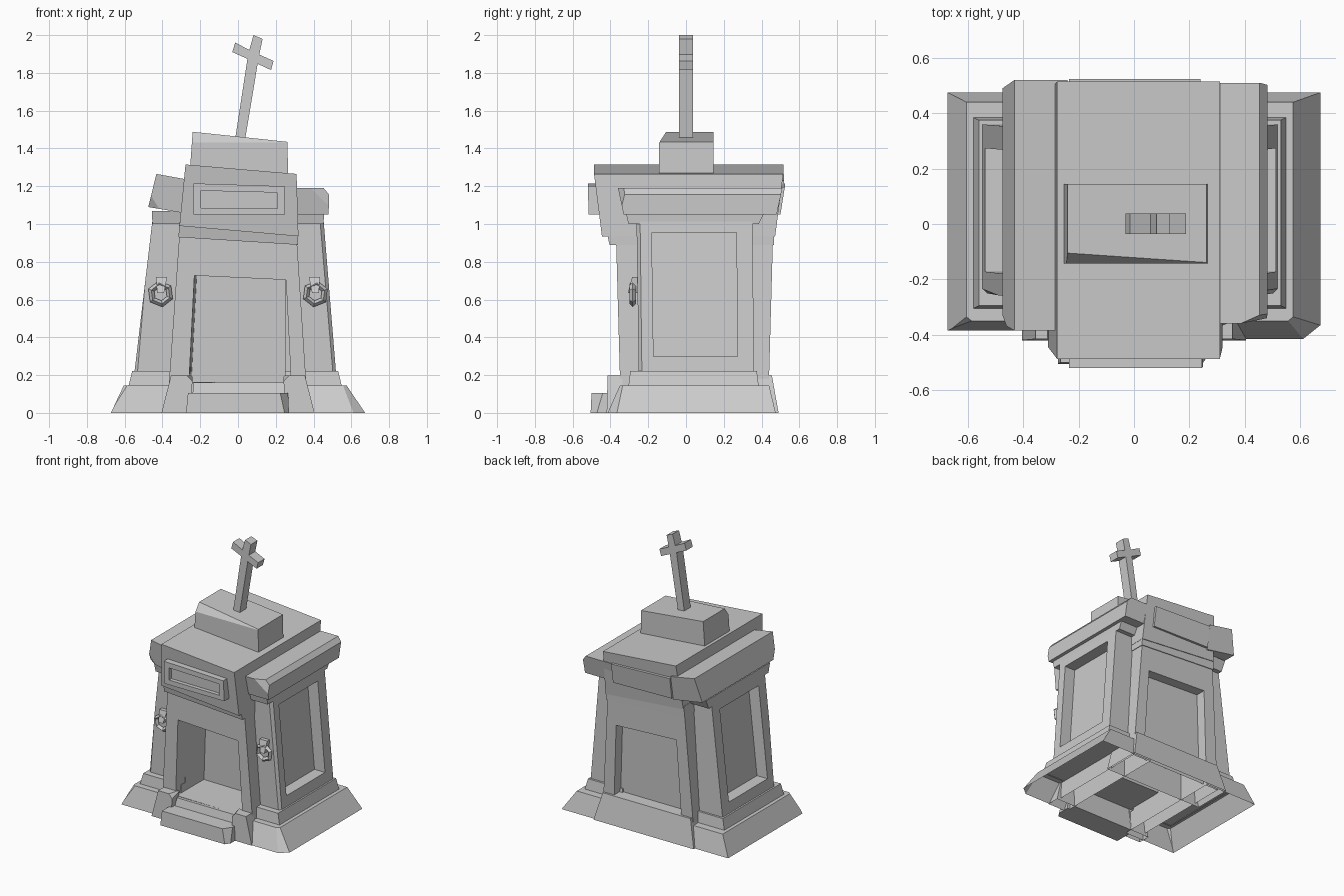
import bpy, bmesh
from math import radians
from mathutils import Vector

if "Cube" in bpy.data.objects:
    bpy.data.objects.remove(bpy.data.objects["Cube"])


def finish(name, bm):
    bmesh.ops.recalc_face_normals(bm, faces=bm.faces[:])
    me = bpy.data.meshes.new(name)
    bm.to_mesh(me)
    bm.free()
    ob = bpy.data.objects.new(name, me)
    bpy.context.collection.objects.link(ob)
    return ob


def pair(z):
    return z if isinstance(z, tuple) else (z, z)


def block(name, z0, r0, z1, r1, recesses=None, bottom=True, chips=()):
    """Tapered block. r = (x0, x1, y0, y1); z may be a (left, right) pair for tilt.
    recesses: {side: (u0, u1, v0, v1, push)}, sides 0 front, 1 right, 2 back, 3 left.
    chips: (point, normal) planes that slice a corner away."""
    recesses = recesses or {}
    bm = bmesh.new()

    def ring(z, r):
        zl, zr = pair(z)
        x0, x1, y0, y1 = r
        return [bm.verts.new(p) for p in
                ((x0, y0, zl), (x1, y0, zr), (x1, y1, zr), (x0, y1, zl))]

    b, t = ring(z0, r0), ring(z1, r1)
    bm.faces.new(t)
    bm.faces.new(b[::-1])
    for i in range(4):
        q = [b[i], b[(i + 1) % 4], t[(i + 1) % 4], t[i]]
        if i not in recesses:
            bm.faces.new(q)
            continue
        u0, u1, v0, v1, push = recesses[i]

        def at(u, v):
            return q[0].co.lerp(q[1].co, u).lerp(q[3].co.lerp(q[2].co, u), v)

        rim = [bm.verts.new(at(u, v)) for u, v in ((u0, v0), (u1, v0), (u1, v1), (u0, v1))]
        deep = [bm.verts.new(v.co + Vector(push)) for v in rim]
        for k in range(4):
            n = (k + 1) % 4
            bm.faces.new((q[k], q[n], rim[n], rim[k]))
            bm.faces.new((rim[k], rim[n], deep[n], deep[k]))
        bm.faces.new(deep)
    for co, no in chips:
        geom = bm.verts[:] + bm.edges[:] + bm.faces[:]
        cut = bmesh.ops.bisect_plane(bm, geom=geom, plane_co=co, plane_no=no, clear_outer=True)
        edges = [e for e in cut["geom_cut"] if isinstance(e, bmesh.types.BMEdge)]
        if edges:
            bmesh.ops.edgeloop_fill(bm, edges=edges)
    if not bottom:  # open underside
        low = min(pair(z0))
        under = [f for f in bm.faces if all(abs(v.co.z - low) < 1e-4 for v in f.verts)]
        bmesh.ops.delete(bm, geom=under, context='FACES')
    return finish(name, bm)


def plate(name, pts, y0, y1):
    """Front-view outline extruded along y."""
    bm = bmesh.new()
    f = bm.faces.new([bm.verts.new((x, y0, z)) for x, z in pts])
    new = bmesh.ops.extrude_face_region(bm, geom=[f])["geom"]
    bmesh.ops.translate(bm, vec=(0, y1 - y0, 0),
                        verts=[v for v in new if isinstance(v, bmesh.types.BMVert)])
    if len([g for g in bm.faces if len(g.verts) == len(pts)]) < 2:
        bm.faces.new([v for v in f.verts])
    return finish(name, bm)


# Side wings: skirt, tier, panelled body, capital (the right one sits slightly closer in)
for s, side in ((1, "right"), (-1, "left")):
    inset = 0.03 if s > 0 else 0

    def rect(xi, xo, y0, y1):
        return (min(s * xi, s * xo), max(s * xi, s * xo), y0, y1)

    front = -0.415 if s > 0 else -0.385
    block(side + "_skirt", 0, rect(0.25, 0.673, front, 0.475),
          0.145, rect(0.25, 0.605 - inset, -0.35, 0.44), bottom=False,
          chips=[((s * (0.61 - inset), -0.35, 0.12), (s * 0.8, -1, 0.75))])
    block(side + "_tier", 0.14, rect(0.25, 0.58 - inset, -0.305, 0.385),
          0.222, rect(0.25, 0.56 - inset, -0.295, 0.375), bottom=False)
    u = (0.13, 0.86) if s > 0 else (0.14, 0.87)
    block(side + "_wing", 0.2, rect(0.25, 0.55 - inset, -0.25, 0.36), 1.02, rect(0.25, 0.453, -0.262, 0.352),
          {1 if s > 0 else 3: (*u, 0.12, 0.92, (-s * 0.085, 0, 0))}, bottom=False,
          chips=[((s * (0.532 - inset), -0.25, 0.22), (s * 1, -1, 0.07))])
    block(side + "_capital", 1.0, rect(0.25, 0.453, -0.305, 0.385), 1.07, rect(0.25, 0.456, -0.32, 0.42))

    # Hexagonal ring hanging from a strap
    bpy.ops.mesh.primitive_torus_add(major_segments=6, minor_segments=4, major_radius=0.053,
                                     minor_radius=0.017, location=(s * 0.41, -0.283, 0.63),
                                     rotation=(radians(90), radians(30 + 8 * s), 0))
    bpy.context.object.name = side + "_ring"
    block(side + "_ring_strap", 0.635, (s * 0.41 - 0.018, s * 0.41 + 0.018, -0.308, -0.24),
          0.72, (s * 0.405 - 0.03, s * 0.405 + 0.03, -0.285, -0.24))

    # Plinth under each jamb of the doorway
    block(side + "_plinth", 0, rect(0.25, 0.405, -0.42, -0.33), 0.197, rect(0.24, 0.355, -0.415, -0.338),
          bottom=False, chips=[((s * 0.24, -0.415, 0.165), (-s * 1, -0.3, 0.9))])

# Cornices, the left one knocked askew
block("right_cornice", 1.05, (0.25, 0.48, -0.33, 0.48), 1.19, (0.25, 0.482, -0.36, 0.51),
      chips=[((0.47, 0, 1.17), (0.85, 0, 0.7)), ((0.44, -0.345, 1.15), (0.45, -1, 0.25))])
block("left_cornice", (1.09, 1.05), (-0.475, -0.24, -0.36, 0.49), (1.265, 1.23), (-0.432, -0.24, -0.385, 0.52),
      chips=[((-0.45, -0.36, 1.12), (-0.6, -1, -0.5))])

# Central body with deep doorway and shallow back panel
block("central_body", 0.02, (-0.375, 0.37, -0.345, 0.435), (0.95, 0.91), (-0.31, 0.312, -0.37, 0.46),
      {0: (0.145, 0.89, 0.155, 0.765, (0.012, 0.31, 0)),
       2: (0.12, 0.87, 0.18, 0.78, (0, -0.075, 0))}, bottom=False)
block("back_plinth", 0, (-0.405, 0.405, 0.2, 0.49), 0.197, (-0.355, 0.355, 0.2, 0.455), bottom=False)

# Doorway sill and front step
block("door_sill", 0, (-0.25, 0.25, -0.41, -0.33), 0.16, (-0.235, 0.245, -0.37, -0.335))
block("front_step", 0, (-0.275, 0.27, -0.505, -0.38), 0.105, (-0.265, 0.265, -0.5, -0.38),
      chips=[((0.235, -0.5, 0.06), (1, -0.7, 0.25))])

# Lintel moulding, frieze and plaques
block("lintel", (0.93, 0.89), (-0.315, 0.318, -0.405, 0.465), (1.01, 0.96), (-0.31, 0.318, -0.42, 0.468))
block("frieze", (0.99, 0.935), (-0.31, 0.32, -0.445, 0.472), (1.315, 1.265), (-0.278, 0.31, -0.487, 0.515))
block("front_plaque", 1.05, (-0.235, 0.25, -0.515, -0.44), (1.215, 1.2), (-0.235, 0.245, -0.52, -0.44),
      {0: (0.08, 0.92, 0.22, 0.77, (0, 0.028, 0))})
block("back_plaque", (1.06, 1.05), (-0.235, 0.24, 0.44, 0.5), (1.215, 1.195), (-0.235, 0.24, 0.44, 0.523))

# Roof pedestal with worn front edge
block("roof_pedestal", (1.28, 1.25), (-0.255, 0.265, -0.142, 0.145), (1.488, 1.435), (-0.24, 0.262, -0.142, 0.145),
      chips=[((-0.24, -0.105, 1.488), (0, -0.84, 0.54))])

# Leaning cross
plate("roof_cross", [(-0.015, 1.45), (0.038, 1.45), (0.104, 1.848), (0.175, 1.815), (0.188, 1.863),
                     (0.113, 1.897), (0.13, 1.98), (0.082, 2.0), (0.06, 1.922), (-0.015, 1.96),
                     (-0.03, 1.91), (0.05, 1.874)], -0.036, 0.038)
